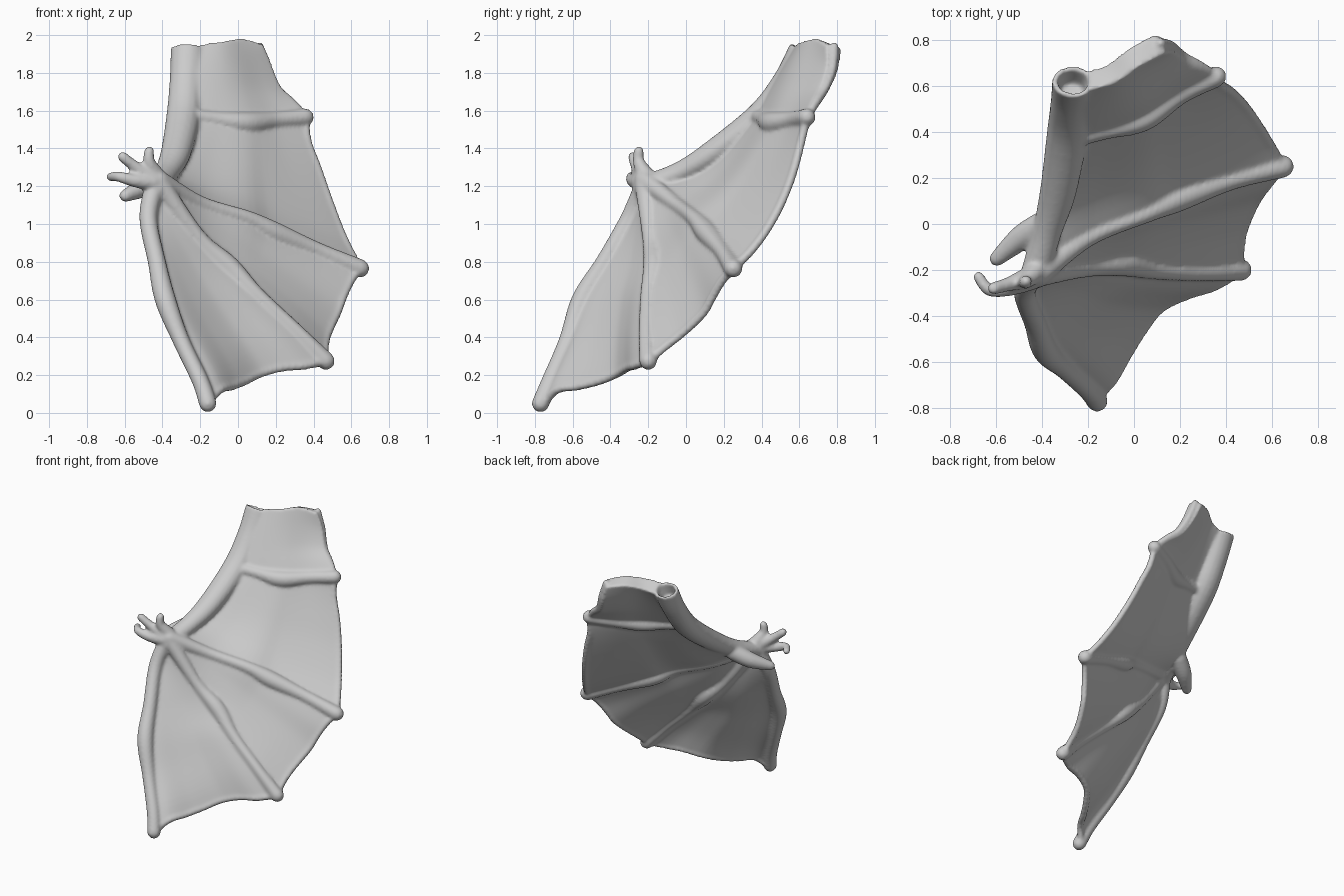
import bpy, bmesh, math
from mathutils import Vector

cube = bpy.data.objects.get("Cube")
if cube:
    bpy.data.objects.remove(cube)

skin = bpy.data.materials.new("grey_skin")
skin.use_nodes = True
GREY = (0.6, 0.6, 0.6, 1)
skin.diffuse_color = GREY
skin.node_tree.nodes["Principled BSDF"].inputs["Base Color"].default_value = GREY

bm = bmesh.new()
FRONT = Vector((.5, -.75, .49)).normalized()    # way the whole wing faces
ARM_FRONT = Vector((0, -.85, .53)).normalized()


def smooth_path(pts, steps=6):
    """Catmull-Rom samples; works on positions with any extra channels."""
    ext = [pts[0]] + list(pts) + [pts[-1]]
    out = []
    for a, b, c, d in zip(ext, ext[1:], ext[2:], ext[3:]):
        for i in range(steps):
            t = i / steps
            out.append(tuple(0.5 * (2*q + (r-p)*t + (2*p-5*q+4*r-s)*t*t + (3*q-p-3*r+s)*t**3)
                             for p, q, r, s in zip(a, b, c, d)))
    return out + [tuple(pts[-1])]


def resample(pts, n):
    """n + 1 points evenly spaced along a smoothed path."""
    p = [Vector(q[:3]) for q in smooth_path(pts)]
    acc = [0]
    for a, b in zip(p, p[1:]):
        acc.append(acc[-1] + (b - a).length)
    out, k = [], 0
    for i in range(n + 1):
        want = acc[-1] * i / n
        while k < len(p) - 2 and acc[k + 1] < want:
            k += 1
        out.append(p[k].lerp(p[k + 1], min(1, (want - acc[k]) / max(acc[k + 1] - acc[k], 1e-6))))
    return out


def behind(pts, d):
    """The same path moved towards the back of the wing."""
    return [Vector(p[:3]) - FRONT * d for p in pts]


def tube(pts, cup=0, sides=16, flat=1):
    """Bone through (x, y, z, radius) points, with a round or cupped far end."""
    s = smooth_path(pts)
    rings = [(Vector(q[:3]), q[3]) for q in s]
    d0 = (rings[0][0] - rings[1][0]).normalized()
    d1 = (rings[-1][0] - rings[-2][0]).normalized()

    def dome(ring, d):
        c, r = ring
        return [(c + d * r * math.sin(a), r * math.cos(a)) for a in (0.5, 0.95, 1.35)]
    head = dome(rings[0], d0)[::-1]
    c, r = rings[-1]
    tail = [(c, r * 0.75), (c - d1 * cup, r * 0.55)] if cup else dome(rings[-1], d1)
    rings = head + rings + tail
    dirs = [d0 * -1] * 3 + [Vector(b[:3]) - Vector(a[:3]) for a, b in zip(s, s[1:])]
    dirs += [d1] * (len(rings) - len(dirs))
    side = dirs[0].orthogonal()
    loops = []
    for (c, r), d in zip(rings, dirs):
        d = d.normalized()
        side = (side - d * side.dot(d)).normalized()
        other = d.cross(side)
        loop = []
        for i in range(sides):
            a = 2 * math.pi * i / sides
            v = r * (side * math.cos(a) + other * math.sin(a))
            v -= ARM_FRONT * v.dot(ARM_FRONT) * (1 - flat)
            loop.append(bm.verts.new(c + v))
        loops.append(loop)
    for a, b in zip(loops, loops[1:]):
        for i in range(sides):
            j = (i + 1) % sides
            bm.faces.new((a[i], a[j], b[j], b[i]))
    bm.faces.new(loops[0][::-1])
    bm.faces.new(loops[-1])


def membrane(rail_a, rail_b, edge, root=(), n=28, thick=(.034, .034)):
    """Closed sheet of skin between two bones, from a root curve to a free edge."""
    A, B = resample(rail_a, n), resample(rail_b, n)
    E = resample([A[-1]] + [Vector(e) for e in edge] + [B[-1]], n)
    R = resample([A[0]] + [Vector(e[:3]) for e in root] + [B[0]], n)
    g = [[A[i].lerp(B[i], j / n) + (E[j] - A[-1].lerp(B[-1], j / n)) * (i / n) ** 2
          + (R[j] - A[0].lerp(B[0], j / n)) * (1 - i / n) ** 2
          for j in range(n + 1)] for i in range(n + 1)]
    front, back = [], []
    for i in range(n + 1):
        fr, bk = [], []
        for j in range(n + 1):
            u = g[min(i + 1, n)][j] - g[max(i - 1, 0)][j]
            v = g[i][min(j + 1, n)] - g[i][max(j - 1, 0)]
            nor = u.cross(v)
            nor = nor.normalized() if nor.length > 1e-9 else FRONT
            half = nor * (thick[0] + (thick[1] - thick[0]) * j / n) / 2
            fr.append(bm.verts.new(g[i][j] + half))
            bk.append(bm.verts.new(g[i][j] - half))
        front.append(fr)
        back.append(bk)
    for i in range(n):
        for j in range(n):
            for s, o in ((front, 1), (back, -1)):
                bm.faces.new((s[i][j], s[i+1][j], s[i+1][j+1], s[i][j+1])[::o])

    def border(s):
        return (s[0][:-1] + [row[-1] for row in s[:-1]] + s[-1][:0:-1]
                + [row[0] for row in s[:0:-1]])
    f, b = border(front), border(back)
    for i in range(len(f)):
        bm.faces.new((f[i - 1], f[i], b[i], b[i - 1]))
    # rolled rim along the free edge
    tube([(*E[j], 0.023) for j in range(0, n + 1, 4)], sides=10)


# Bones: x, y, z, radius
arm = [(-.43, -.22, 1.2, .065), (-.38, -.04, 1.27, .065), (-.33, .14, 1.375, .08),
       (-.29, .39, 1.57, .09), (-.275, .53, 1.755, .088), (-.265, .62, 1.925, .092)]
lead_finger = [(-.44, -.22, 1.2, .055), (-.475, -.3, 1.03, .048), (-.43, -.43, .8, .048),
               (-.385, -.55, .6, .056), (-.3, -.63, .38, .045), (-.2, -.72, .17, .045),
               (-.16, -.77, .05, .047)]
middle_finger = [(-.42, -.22, 1.22, .055), (-.21, -.19, .93, .042), (-.05, -.17, .775, .058),
                 (.1, -.2, .625, .042), (.3, -.21, .44, .04), (.465, -.2, .275, .048)]
rear_finger = [(-.42, -.22, 1.23, .055), (-.2, -.06, 1.11, .04), (.05, .045, 1.03, .042),
               (.19, .11, .955, .058), (.42, .19, .86, .044), (.645, .25, .765, .05)]
spur = [(-.25, .38, 1.57, .045), (-.12, .41, 1.555, .042), (.04, .46, 1.535, .058),
        (.2, .565, 1.55, .046), (.355, .64, 1.565, .047)]
claws = [
    [(-.43, -.21, 1.25, .05), (-.47, -.25, 1.33, .032), (-.47, -.25, 1.385, .027)],
    [(-.45, -.23, 1.24, .05), (-.54, -.26, 1.3, .032), (-.61, -.28, 1.355, .028)],
    [(-.45, -.24, 1.22, .05), (-.55, -.28, 1.23, .035), (-.63, -.285, 1.25, .028), (-.675, -.23, 1.25, .024)],
    [(-.39, 0, 1.26, .06), (-.49, -.06, 1.2, .055), (-.595, -.15, 1.15, .034)],
]
tube(arm, cup=0.1, flat=0.82)
for bone in [lead_finger, middle_finger, rear_finger, spur] + claws:
    tube(bone)

# Skin panels
top_edge = [(-.2, .625, 1.925), (-.1, .655, 1.945), (0, .725, 1.965), (.115, .785, 1.94)]
membrane(behind(lead_finger, .018), middle_finger,
         [(-.1, -.69, .12), (0, -.52, .15), (.1, -.38, .2), (.2, -.32, .235), (.35, -.27, .25)])
membrane(middle_finger, rear_finger,
         [(.46, -.1, .36), (.48, -.01, .43), (.53, .1, .54), (.58, .17, .67)])
membrane(rear_finger, spur,
         [(.57, .38, .9), (.49, .5, 1.1), (.42, .575, 1.3), (.355, .62, 1.48)],
         root=behind(arm[1:3], .04))
membrane(spur, top_edge, [(.29, .685, 1.64), (.21, .73, 1.71), (.16, .775, 1.82)],
         thick=(.04, .1))

bmesh.ops.recalc_face_normals(bm, faces=bm.faces)
mesh = bpy.data.meshes.new("membrane_wing")
bm.to_mesh(mesh)
bm.free()
mesh.materials.append(skin)
wing = bpy.data.objects.new("membrane_wing", mesh)
bpy.context.collection.objects.link(wing)

# Fuse bones and skin into one soft surface
fuse = wing.modifiers.new("fuse", 'REMESH')
fuse.mode = 'VOXEL'
fuse.voxel_size = 0.011
fuse.use_smooth_shade = True
soft = wing.modifiers.new("soften", 'SMOOTH')
soft.factor = 0.5
soft.iterations = 5
